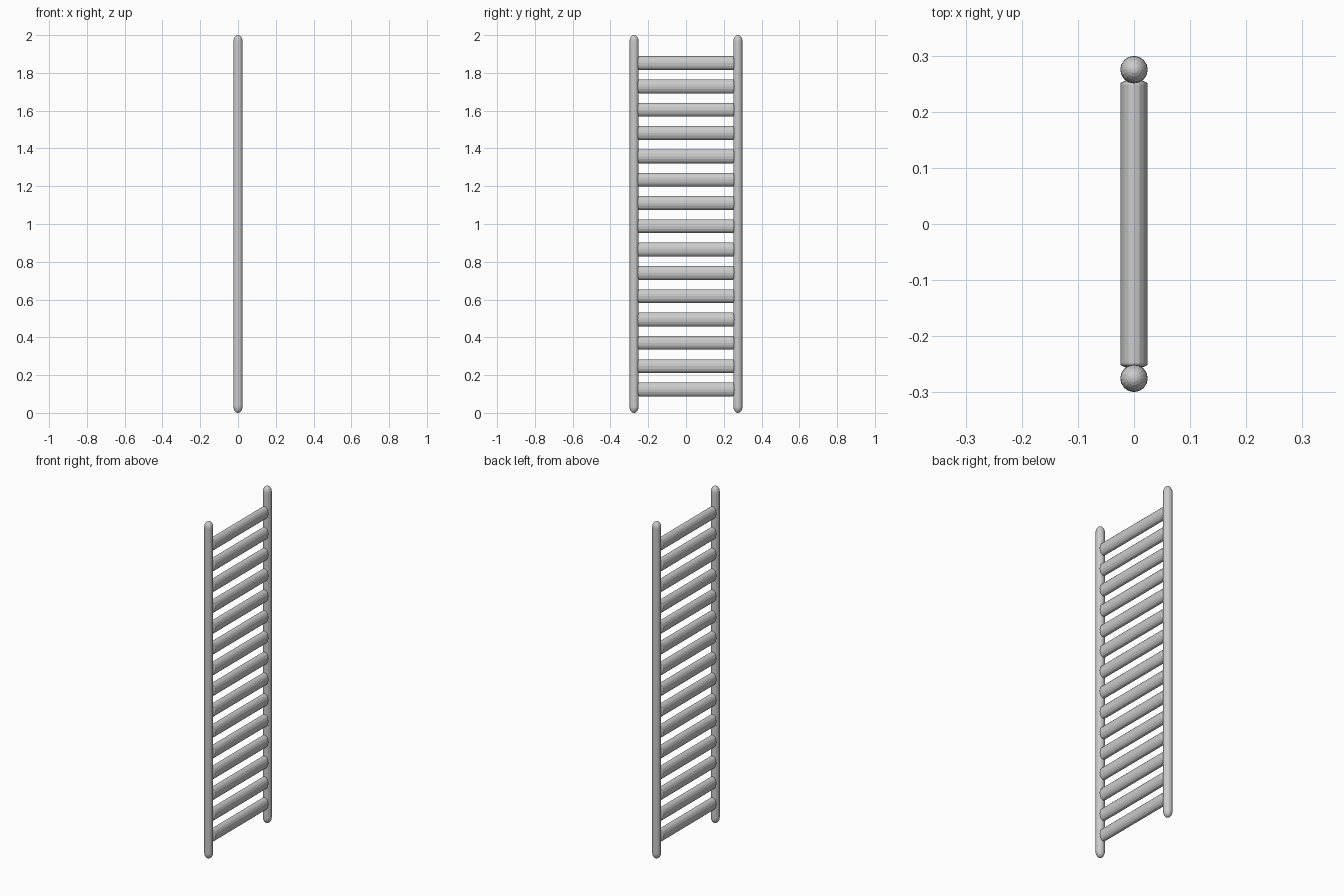
import bpy, bmesh
from math import sin, cos, pi, radians
from mathutils import Matrix

if "Cube" in bpy.data.objects:
    bpy.data.objects.remove(bpy.data.objects["Cube"])

SEGMENTS = 16
CAP_RINGS = 6


def capsule(name, length, cap, matrix):
    """Unit-radius rod along z with domed ends, placed by matrix."""
    half = length / 2
    arc = [(cos(pi / 2 * i / CAP_RINGS), half - cap + cap * sin(pi / 2 * i / CAP_RINGS))
           for i in range(CAP_RINGS)]
    profile = [(r, -z) for r, z in reversed(arc)] + arc
    bm = bmesh.new()
    rings = [[bm.verts.new((r * cos(2 * pi * k / SEGMENTS), r * sin(2 * pi * k / SEGMENTS), z))
              for k in range(SEGMENTS)] for r, z in profile]
    bottom = bm.verts.new((0, 0, -half))
    top = bm.verts.new((0, 0, half))
    for k in range(SEGMENTS):
        n = (k + 1) % SEGMENTS
        for a, b in zip(rings, rings[1:]):
            bm.faces.new((a[k], a[n], b[n], b[k]))
        bm.faces.new((bottom, rings[0][n], rings[0][k]))
        bm.faces.new((top, rings[-1][k], rings[-1][n]))
    bm.transform(matrix)
    bmesh.ops.recalc_face_normals(bm, faces=bm.faces)
    mesh = bpy.data.meshes.new(name)
    bm.to_mesh(mesh)
    bm.free()
    obj = bpy.data.objects.new(name, mesh)
    bpy.context.collection.objects.link(obj)
    return obj


# Two upright rails
for side, y in (("front", -0.275), ("back", 0.275)):
    capsule(f"{side}_rail", 2.0, 0.036,
            Matrix.Translation((0, y, 1)) @ Matrix.Diagonal((0.0245, 0.0245, 1, 1)))

# Fifteen rungs, oval in section (taller than deep)
for i in range(15):
    z = 0.124 + 0.1234 * i
    capsule(f"rung_{i + 1}", 0.514, 0.008,
            Matrix.Translation((0, 0, z)) @ Matrix.Rotation(radians(90), 4, 'X')
            @ Matrix.Diagonal((0.0245, 0.0365, 1, 1)))
